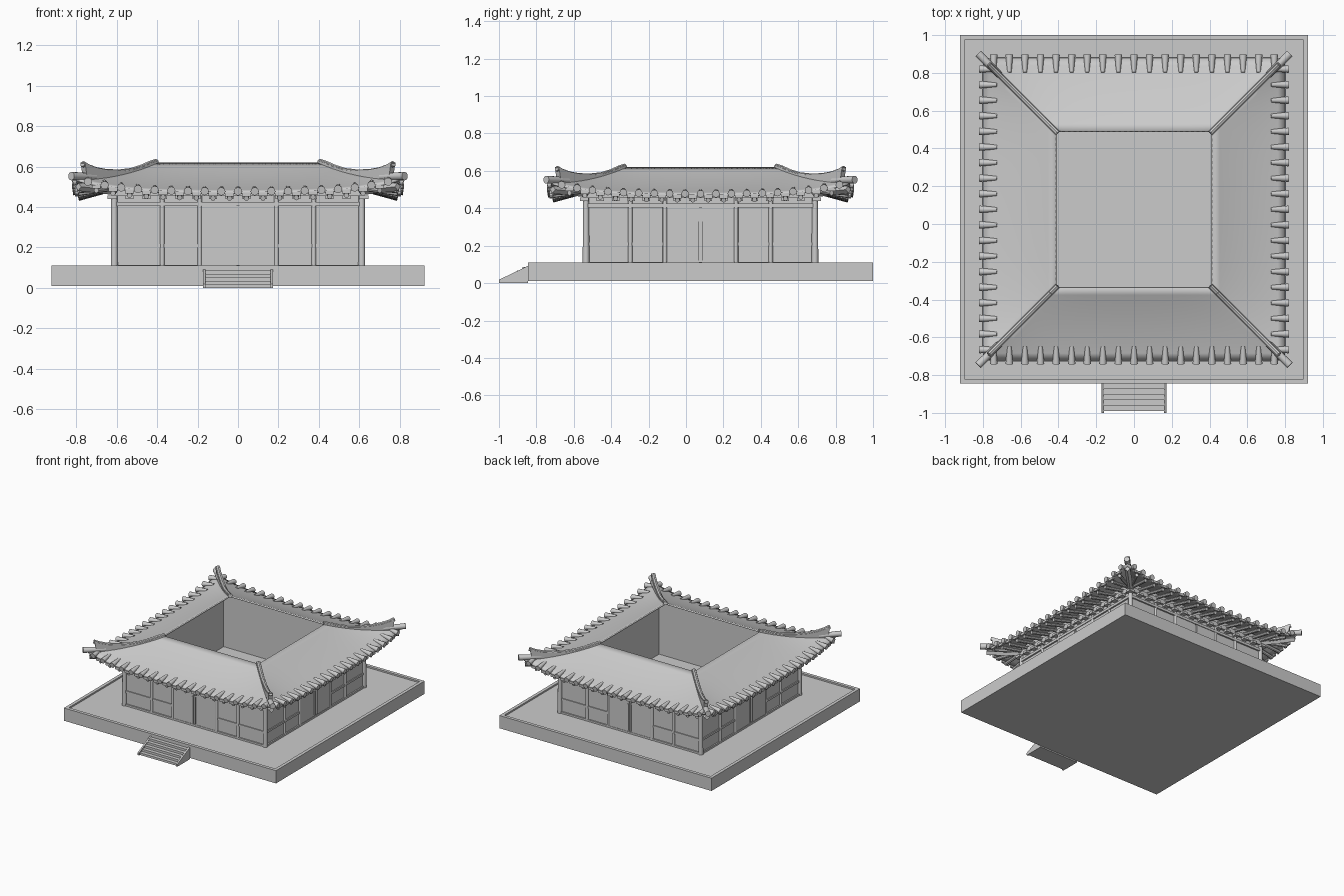
import bpy, bmesh, math
from mathutils import Vector, Matrix

if "Cube" in bpy.data.objects:
    bpy.data.objects.remove(bpy.data.objects["Cube"])

CY = 0.0775            # building centre in y
IN, OUT = 0.415, 0.80  # roof opening and eave half-widths


def finish(bm, name, smooth=False, recalc=True):
    if recalc:
        bmesh.ops.recalc_face_normals(bm, faces=bm.faces)
    me = bpy.data.meshes.new(name)
    bm.to_mesh(me)
    bm.free()
    ob = bpy.data.objects.new(name, me)
    bpy.context.collection.objects.link(ob)
    if smooth:
        bpy.ops.object.select_all(action='DESELECT')
        bpy.context.view_layer.objects.active = ob
        ob.select_set(True)
        bpy.ops.object.shade_smooth_by_angle(angle=math.radians(40))
    return ob


def P(k, u, r, z):
    """Side coordinates (along, outward, up) to world, side k of 4."""
    a = k * math.pi / 2
    x, y = u, -r
    return Vector((x * math.cos(a) - y * math.sin(a),
                   x * math.sin(a) + y * math.cos(a) + CY, z))


def hexa(bm, c):
    v = [bm.verts.new(p) for p in c]
    for f in ((0, 1, 2, 3), (4, 5, 6, 7), (0, 1, 5, 4), (1, 2, 6, 5), (2, 3, 7, 6), (3, 0, 4, 7)):
        bm.faces.new([v[i] for i in f])


def box(bm, k, u0, u1, r0, r1, z0, z1):
    hexa(bm, [P(k, u, r, z) for z in (z0, z1)
              for u, r in ((u0, r0), (u1, r0), (u1, r1), (u0, r1))])


def tube(bm, a, b, ra, rb, n=10):
    d = b - a
    m = Matrix.Translation((a + b) / 2) @ d.to_track_quat('Z', 'Y').to_matrix().to_4x4()
    bmesh.ops.create_cone(bm, cap_ends=True, segments=n, radius1=ra, radius2=rb,
                          depth=d.length, matrix=m)


def roof_z(r, t):
    s = (r - IN) / (OUT - IN)
    t = min(abs(t), 1)
    return 0.62 - 0.145 * (1.3 * s - 0.3 * s * s) + (0.02 * t ** 2 + 0.045 * t ** 5) * max(s, 0) ** 1.5


# platform with a shallow recessed top
bm = bmesh.new()
hexa(bm, [Vector((x, y, z)) for z in (0.01, 0.11)
          for x, y in ((-.922, -.845), (.922, -.845), (.922, 1), (-.922, 1))])
bmesh.ops.recalc_face_normals(bm, faces=bm.faces)
top = max(bm.faces, key=lambda f: f.calc_center_median().z)
bmesh.ops.inset_region(bm, faces=[top], thickness=0.036)
low = bmesh.ops.extrude_discrete_faces(bm, faces=[top])['faces'][0]
for v in low.verts:
    v.co.z -= 0.012
finish(bm, "platform")

# stair treads and sloping cheeks
bm = bmesh.new()
for i in range(5):
    y0 = -0.99 + i * 0.029
    hexa(bm, [Vector((x, y, z)) for z in (0, 0.017 * (i + 1))
              for x, y in ((-.16, y0), (.16, y0), (.16, -.845), (-.16, -.845))])
for s in (-1, 1):
    hexa(bm, [Vector((x * s, y, z)) for x in (.16, .173)
              for y, z in ((-1, 0), (-.845, 0), (-.845, .092), (-1, .018))])
finish(bm, "stairs")

# walls, beams, door panels and rails
walls, frame, posts = bmesh.new(), bmesh.new(), bmesh.new()
for k in range(4):
    box(walls, k, -.612, .612, .597, .612, .098, .53)
    box(frame, k, -.62, .62, .605, .624, .405, .425)
    box(frame, k, -.62, .62, .605, .628, .455, .49)
    box(frame, k, -.62, .62, .605, .622, .098, .112)
    for s in (-1, 1):
        box(frame, k, *sorted((s * .19, s * .61)), .605, .619, .2, .216)
        box(frame, k, *sorted((s * .008, s * .188)), .605, .619, .112, .405)
        for u in (.19, .375):
            tube(posts, P(k, s * u, .612, .098), P(k, s * u, .612, .46), .012, .012)
        box(frame, k, *sorted((s * .009, s * .016)), .615, .625, .12, .33)
    tube(posts, P(k, .612, .612, .098), P(k, .612, .612, .5), .018, .016)
finish(walls, "walls")
finish(frame, "wall_frames")
finish(posts, "posts", True)

# curved roof sheet around the open court
bm = bmesh.new()
NU, NR = 28, 10
for k in range(4):
    g = []
    for i in range(NU + 1):
        t = -1 + 2 * i / NU
        row = []
        for j in range(NR + 1):
            r = IN + (OUT - IN) * j / NR
            row.append(bm.verts.new(P(k, t * r, r, roof_z(r, t))))
        g.append(row)
    for i in range(NU):
        for j in range(NR):
            bm.faces.new((g[i][j], g[i][j + 1], g[i + 1][j + 1], g[i + 1][j]))
bmesh.ops.remove_doubles(bm, verts=bm.verts, dist=1e-4)
roof = finish(bm, "roof", True, recalc=False)
mod = roof.modifiers.new("thickness", 'SOLIDIFY')
mod.thickness = 0.012
mod.offset = -1

# eave tiles, rafters and bracket blocks
tiles, raft, blocks = bmesh.new(), bmesh.new(), bmesh.new()
STEP = 0.0825
for k in range(4):
    for i in range(-9, 10):
        u = i * STEP
        t = u / OUT
        ze = roof_z(OUT, t)
        tube(tiles, P(k, u, .725, roof_z(.725, u / .725) - .004),
             P(k, u, .818, ze + .002), .011, .02, 12)
    for i in range(-9, 9):
        u = (i + .5) * STEP
        t = u / OUT
        ze = roof_z(OUT, t)
        # hanging trough tile between the round tiles
        box(tiles, k, u - .022, u + .022, .792, .806, ze - .022, ze - .004)
        ui = max(-.6, min(.6, u))
        tube(raft, P(k, ui, .6, .495), P(k, u, .79, ze - .032), .013, .013, 8)
        if abs(u) < .62:
            box(blocks, k, u - .02, u + .02, .61, .645, .44, .458)
finish(tiles, "eave_tiles", True)
finish(raft, "rafters", True)
finish(blocks, "bracket_blocks")

# upswept hip ridges with end tiles and corner beams below
ridge, ends = bmesh.new(), bmesh.new()
PROFILE = [(.405, .63), (.44, .618), (.48, .6), (.53, .584), (.59, .577),
           (.65, .579), (.70, .588), (.74, .603), (.768, .62)]
w = 0.011
for k in range(4):
    rings = []
    for d, zt in PROFILE:
        db = min(d, .755)
        zb = roof_z(db, 1) - .008
        rings.append([ridge.verts.new(P(k, dd + s * w, dd - s * w, z))
                      for s, dd, z in ((-1, db, zb), (1, db, zb), (1, d, zt), (-1, d, zt))])
    for a, b in zip(rings, rings[1:]):
        for i in range(4):
            ridge.faces.new((a[i], a[(i + 1) % 4], b[(i + 1) % 4], b[i]))
    ridge.faces.new(rings[0])
    ridge.faces.new(rings[-1])
    # rounded cap running along the ridge
    for (d0, z0), (d1, z1) in zip(PROFILE, PROFILE[1:]):
        tube(ends, P(k, d0, d0, z0 - .006), P(k, d1, d1, z1 - .006), .015, .015, 8)
    tube(ends, P(k, .71, .71, roof_z(.71, 1) + .004), P(k, .825, .825, .553), .018, .021, 12)
    tube(ends, P(k, .6, .6, .48), P(k, .79, .79, .5), .022, .02, 4)
finish(ridge, "hip_ridges")
finish(ends, "hip_end_tiles", True)
